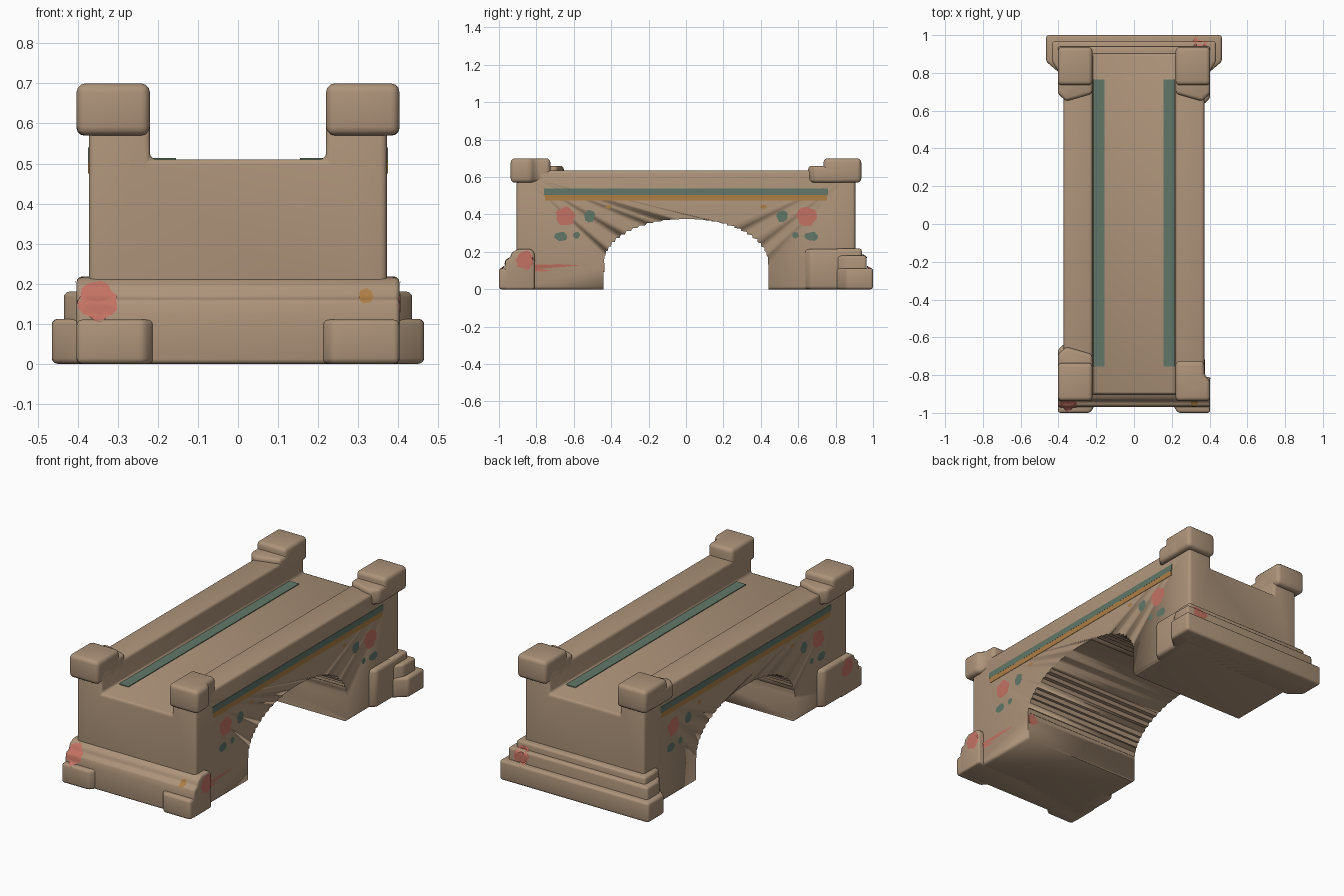
import bpy, bmesh, math, random
from mathutils import Vector

random.seed(4)
cube = bpy.data.objects.get("Cube")
if cube:
    bpy.data.objects.remove(cube, do_unlink=True)


def material(name, rgb):
    m = bpy.data.materials.new(name)
    m.use_nodes = True
    m.diffuse_color = (*rgb, 1)
    bsdf = m.node_tree.nodes["Principled BSDF"]
    bsdf.inputs["Base Color"].default_value = (*rgb, 1)
    bsdf.inputs["Roughness"].default_value = 0.9
    return m


STONE = material("tan stone", (0.42, 0.295, 0.195))
GREEN = material("dull green paint", (0.12, 0.185, 0.14))
ORANGE = material("ochre paint", (0.42, 0.21, 0.06))
RED = material("faded red paint", (0.55, 0.17, 0.125))


def finish(name, bm, mat):
    bmesh.ops.recalc_face_normals(bm, faces=bm.faces)
    mesh = bpy.data.meshes.new(name)
    bm.to_mesh(mesh)
    bm.free()
    mesh.materials.append(mat)
    ob = bpy.data.objects.new(name, mesh)
    bpy.context.collection.objects.link(ob)
    bpy.ops.object.select_all(action='DESELECT')
    ob.select_set(True)
    bpy.context.view_layer.objects.active = ob
    bpy.ops.object.shade_smooth_by_angle(angle=math.radians(50))
    return ob


def prism(name, points, axis, lo, hi, bevel=0.013, mat=STONE):
    """Extrude a 2D outline along an axis; the outline uses the other two axes in order."""
    def place(p, d):
        c = list(p)
        c.insert("xyz".index(axis), d)
        return c
    bm = bmesh.new()
    face = bm.faces.new([bm.verts.new(place(p, lo)) for p in points])
    out = bmesh.ops.extrude_face_region(bm, geom=[face])
    move = Vector(place((0, 0), hi - lo))
    for v in out["geom"]:
        if isinstance(v, bmesh.types.BMVert):
            v.co += move
    bmesh.ops.recalc_face_normals(bm, faces=bm.faces)
    if bevel:
        sharp = [e for e in bm.edges if e.calc_face_angle(0) > math.radians(30)]
        bmesh.ops.bevel(bm, geom=sharp, offset=bevel, segments=3, profile=0.5,
                        affect='EDGES', clamp_overlap=True)
    return finish(name, bm, mat)


def box(name, x, y, z, bevel=0.013, mat=STONE):
    outline = [(x[0], y[0]), (x[1], y[0]), (x[1], y[1]), (x[0], y[1])]
    return prism(name, outline, "z", z[0], z[1], bevel, mat)


# Span with its walkway channel and side walls
W, IN, END, DECK, WALL = 0.372, 0.22, 0.905, 0.51, 0.635
half = [(W, 0), (W, WALL), (IN, WALL), (IN, DECK)]
section = half + [(-x, z) for x, z in reversed(half)]
body = prism("bridge_body", section, "y", -END, END, 0.016)

# Stepped arch cut through the span
arch = [(-0.44, -0.1), (-0.44, 0.13)]
steps = 30
for i in range(1, steps + 1):
    a = math.pi * (1 - i / steps)
    y, z = 0.44 * math.cos(a), 0.13 + 0.245 * math.sin(a)
    py, pz = arch[-1]
    if i < steps:
        # a rise then a tread, each slightly slanted
        arch.append((py + 0.3 * (y - py), z) if z > pz else (y, pz + 0.3 * (z - pz)))
    arch.append((y, z))
arch.append((0.44, -0.1))
cutter = prism("arch_cutter", arch, "x", -0.6, 0.6, 0)
cutter.hide_render = True
mod = body.modifiers.new("arch", 'BOOLEAN')
mod.operation, mod.object, mod.solver = 'DIFFERENCE', cutter, 'EXACT'
bpy.context.view_layer.objects.active = body
bpy.ops.object.modifier_apply(modifier="arch")
bpy.data.objects.remove(cutter, do_unlink=True)

# Corner posts with sloped shoulders
for sx, sy, corner in ((-1, -1, "front_right"), (1, -1, "front_left"),
                       (-1, 1, "back_right"), (1, 1, "back_left")):
    def plan(pts):
        return [(sx * x, sy * y) for x, y in pts]
    if corner == "front_left":
        cap = [(IN, 0.725), (W, 0.725), (W, 0.8), (0.403, 0.83), (0.403, 0.937), (IN, 0.937)]
        foot = [(0.3, 0.8), (W, 0.8), (0.403, 0.83), (0.403, 0.9), (0.3, 0.9)]
    else:
        cap = [(IN, 0.735), (0.403, 0.735), (0.403, 0.937), (IN, 0.937)]
        shoulder = [(IN, 0.69), (0.36, 0.65), (0.403, 0.69), (0.403, 0.85), (IN, 0.85)]
        prism(corner + "_post_shoulder", plan(shoulder), "z", 0.57, 0.66, 0.018)
    prism(corner + "_post", plan(cap), "z", 0.57, 0.70, 0.022)

# Longer side footings on two opposite corners
for s, name in ((1, "back_left"), (-1, "front_right")):
    outline = [(0.3, 0.63), (0.365, 0.63), (0.403, 0.665), (0.403, 0.9), (0.3, 0.9)]
    prism(name + "_side_footing", [(s * x, s * y) for x, y in outline], "z", 0, 0.215, 0.018)

# Front plinth with a sloped, ridged face and two corner pads
slope = [(-0.81, 0), (-0.97, 0), (-0.97, 0.12), (-0.962, 0.16), (-0.94, 0.165),
         (-0.93, 0.195), (-0.9, 0.215), (-0.83, 0.215), (-0.81, 0.195)]
prism("front_plinth", slope, "x", -0.403, 0.403, 0.012)
for s, name in ((-1, "right"), (1, "left")):
    pad = [(s * 0.21, -0.9), (s * 0.21, -0.97), (s * 0.235, -1), (s * 0.403, -1), (s * 0.403, -0.9)]
    prism("front_" + name + "_pad", pad, "z", 0, 0.11, 0.014)

# Back plinth in three receding tiers
for name, x, y, top in (("lower", 0.465, 1.0, 0.112), ("middle", 0.435, 0.966, 0.18),
                        ("upper", 0.403, 0.94, 0.218)):
    tail = [(x, y), (x, 0.86), (0.395, 0.8)]
    outline = tail + [(-px, py) for px, py in reversed(tail)]
    prism("back_plinth_" + name, outline, "z", 0, top, 0.014)

# Painted bands on the deck and along both sides
for s, name in ((-1, "right"), (1, "left")):
    def span(a, b):
        return sorted((s * a, s * b))
    box(name + "_deck_band", span(0.155, 0.214), (-0.755, 0.765), (0.507, 0.514), 0, GREEN)
    box(name + "_green_band", span(0.368, 0.3745), (-0.76, 0.76), (0.505, 0.54), 0, GREEN)
    box(name + "_ochre_band", span(0.368, 0.374), (-0.755, 0.755), (0.475, 0.505), 0, ORANGE)

bpy.context.view_layer.update()
graph = bpy.context.evaluated_depsgraph_get()


def spot(name, start, aim, radius, mat, squash=1.0):
    """Drape an uneven round paint patch onto the stone along the aim direction."""
    start, aim = Vector(start), Vector(aim)
    side, up = aim.cross((0, 0, 1)), Vector((0, 0, 1))
    bm = bmesh.new()
    rings, sides = 5, 18
    wobble = [random.uniform(0.85, 1.1) for _ in range(sides)]

    def drape(r, a):
        p = start + side * r * math.cos(a) + up * r * squash * math.sin(a)
        hit, loc, *_ = bpy.context.scene.ray_cast(graph, p, aim, distance=3)
        return bm.verts.new(loc - aim * 0.003) if hit else None
    grid = [[drape(radius * wobble[j] * (i + 0.02) / rings, math.tau * j / sides)
             for j in range(sides)] for i in range(rings + 1)]
    bm.faces.new(grid[0])
    for i in range(rings):
        for j in range(sides):
            k = (j + 1) % sides
            quad = [grid[i][j], grid[i][k], grid[i + 1][k], grid[i + 1][j]]
            if all(quad):
                bm.faces.new(quad)
    ob = finish(name, bm, mat)
    # face the paint outward
    if ob.data.polygons[0].normal.dot(aim) > 0:
        ob.data.flip_normals()


# Flowers, leaves and dots on both side faces
for sx, side_name in ((-1, "right"), (1, "left")):
    aim = (-sx, 0, 0)
    for sy, end in ((-1, "front"), (1, "back")):
        tag = side_name + "_" + end
        for part, y, z, r, mat, squash in (
                ("flower", 0.645, 0.39, 0.052, RED, 1), ("large_leaf", 0.515, 0.39, 0.03, GREEN, 1.1),
                ("low_leaf", 0.67, 0.282, 0.035, GREEN, 0.7), ("small_leaf", 0.585, 0.288, 0.018, GREEN, 1),
                ("dot", 0.415, 0.44, 0.017, ORANGE, 0.6)):
            spot(tag + "_" + part, (sx, sy * y, z), aim, r, mat, squash)
    spot(side_name + "_footing_flower", (sx, -0.86, 0.155), aim, 0.05, RED)

# Paint on the plinths and inside the arch
spot("front_plinth_flower", (-0.35, -1.5, 0.155), (0, 1, 0), 0.048, RED)
spot("front_plinth_dot", (0.32, -1.5, 0.17), (0, 1, 0), 0.018, ORANGE)
spot("back_plinth_flower", (0.35, 1.5, 0.155), (0, -1, 0), 0.048, RED)
spot("arch_flower", (0.345, 0, 0.12), (0, -1, 0), 0.035, RED)
